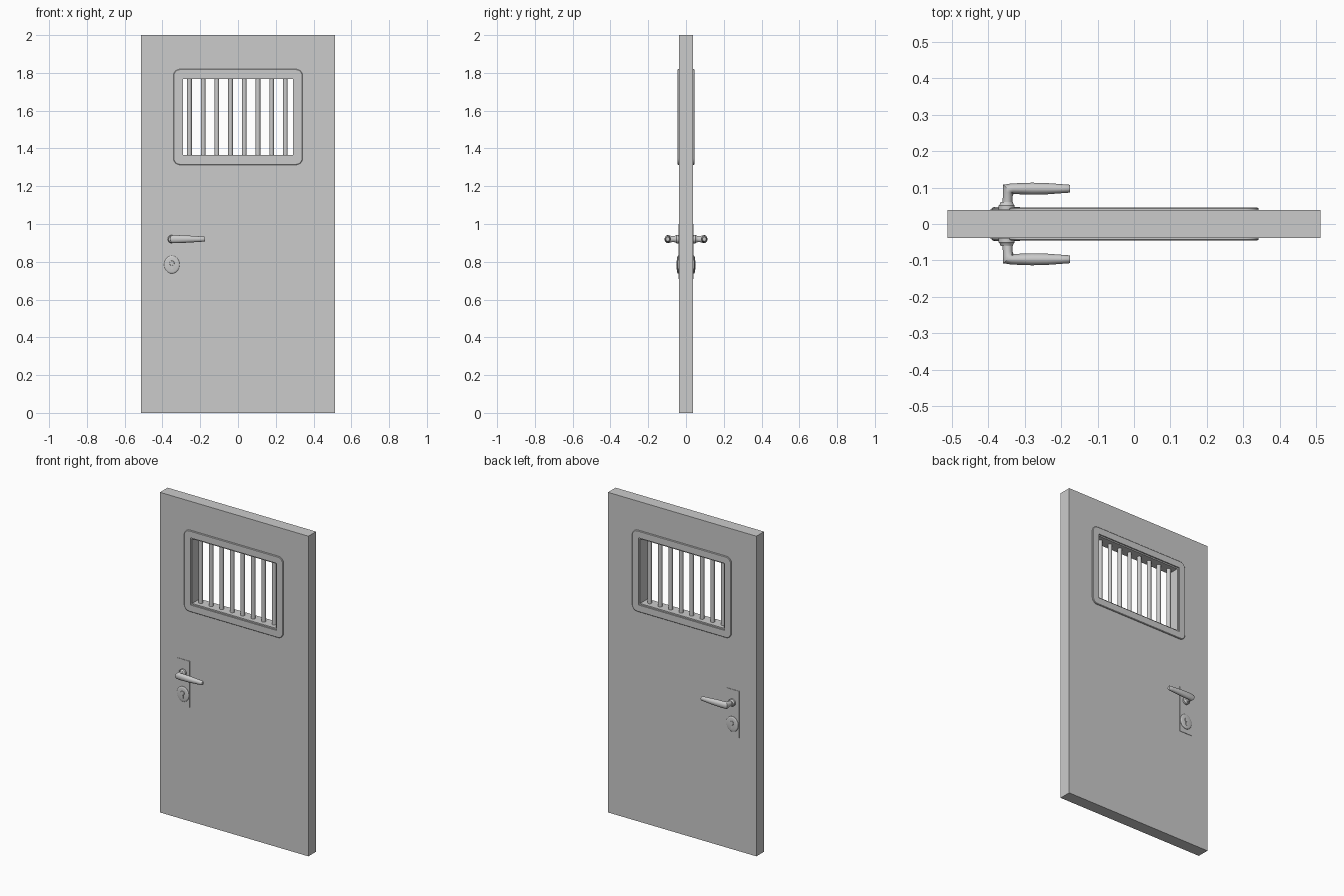
import bpy, bmesh
from math import sin, cos, pi, radians

if "Cube" in bpy.data.objects:
    bpy.data.objects.remove(bpy.data.objects["Cube"])

def finish(name, bm, smooth=True, mirror=False):
    bmesh.ops.recalc_face_normals(bm, faces=bm.faces)
    me = bpy.data.meshes.new(name)
    bm.to_mesh(me)
    bm.free()
    ob = bpy.data.objects.new(name, me)
    bpy.context.collection.objects.link(ob)
    bpy.context.view_layer.objects.active = ob
    for o in bpy.context.selected_objects:
        o.select_set(False)
    ob.select_set(True)
    if smooth:
        bpy.ops.object.shade_smooth_by_angle(angle=radians(35))
    if mirror:
        m = ob.modifiers.new("other_side", 'MIRROR')
        m.use_axis = (False, True, False)
    return ob

def loft(name, loops, closed=False, **kw):
    """Skin a list of equal-length point loops; cap the ends unless closed."""
    bm = bmesh.new()
    rings = [[bm.verts.new(p) for p in lp] for lp in loops]
    pairs = list(zip(rings, rings[1:]))
    if closed:
        pairs.append((rings[-1], rings[0]))
    else:
        bm.faces.new(rings[0])
        bm.faces.new(rings[-1])
    n = len(rings[0])
    for a, b in pairs:
        for i in range(n):
            j = (i + 1) % n
            bm.faces.new((a[i], a[j], b[j], b[i]))
    return finish(name, bm, **kw)

def rounded_rect(x0, x1, z0, z1, y, r=0.0, steps=0):
    if steps == 0:
        return [(x1, y, z1), (x0, y, z1), (x0, y, z0), (x1, y, z0)]
    pts = []
    corners = ((x1 - r, z1 - r), (x0 + r, z1 - r), (x0 + r, z0 + r), (x1 - r, z0 + r))
    for q, (cx, cz) in enumerate(corners):
        for i in range(steps + 1):
            a = (q + i / steps) * pi / 2
            pts.append((cx + r * cos(a), y, cz + r * sin(a)))
    return pts

def ellipse(x, y, z, rx, rz, n=32):
    return [(x + rx * cos(2 * pi * i / n), y, z + rz * sin(2 * pi * i / n)) for i in range(n)]

T = 0.0378                      # half thickness of the door
WX, Z0, Z1 = 0.29, 1.365, 1.768  # window opening
LX, LZ, KZ = -0.35, 0.92, 0.785  # lock position

# Door leaf with a rectangular window opening
loft("door_leaf", [rounded_rect(-0.513, 0.513, 0, 2, -T),
                   rounded_rect(-WX, WX, Z0, Z1, -T),
                   rounded_rect(-WX, WX, Z0, Z1, T),
                   rounded_rect(-0.513, 0.513, 0, 2, T)], closed=True, smooth=False)

# Raised window surround on both faces, rounded outside, square inside
def surround(grow, y, r):
    return rounded_rect(-WX - grow, WX + grow, Z0 - grow, Z1 + grow, y, r, 6)

loft("window_surround", [surround(0.052, -T + 0.001, 0.035),
                         surround(0.052, -0.043, 0.035),
                         surround(0.049, -0.0455, 0.032),
                         surround(0.008, -0.0455, 0.001),
                         surround(0.008, -T + 0.001, 0.001)], closed=True, mirror=True)

# Vertical window bars
for i in range(8):
    x = -0.257 + i * 0.0725
    loft(f"window_bar_{i + 1}",
         [[(x + 0.0125 * cos(a * pi / 8), 0.0125 * sin(a * pi / 8), z) for a in range(16)]
          for z in (Z0 - 0.005, Z1 + 0.005)])

# Thin lock plate on both faces
loft("lock_plate", [rounded_rect(-0.396, -0.306, 0.71, 1.0, y) for y in (-0.03, -0.0405)],
     smooth=False, mirror=True)

# Collar at the foot of each handle
loft("handle_collar", [ellipse(LX, y, LZ, r, r) for y, r in
                       ((-0.037, 0.022), (-0.051, 0.022), (-0.054, 0.019), (-0.06, 0.017))],
     mirror=True)

# Handle: neck out of the door, mitred turn, swelling and tapering lever
# (x, y, half depth, half height, direction in degrees from -y towards +x)
path = [(-0.348, -0.05, 0.014, 0.015, 0), (-0.347, -0.075, 0.0135, 0.0165, 0),
        (-0.3465, -0.087, 0.0145, 0.019, 12), (-0.3445, -0.0945, 0.020, 0.021, 42),
        (-0.335, -0.097, 0.0145, 0.021, 80), (-0.31, -0.097, 0.0155, 0.0205, 90),
        (-0.28, -0.097, 0.0165, 0.0195, 90), (-0.24, -0.097, 0.0155, 0.017, 90),
        (-0.20, -0.097, 0.0125, 0.0145, 90), (-0.179, -0.097, 0.011, 0.013, 90),
        (-0.176, -0.097, 0.0095, 0.0115, 90)]
loops = []
for x, y, d, h, deg in path:
    a = radians(deg)
    loops.append([(x + d * cos(t) * cos(a), y + d * cos(t) * sin(a), LZ + h * sin(t))
                  for t in (2 * pi * i / 24 for i in range(24))])
loft("door_handle", loops, mirror=True)

# Oval key escutcheon with a lock cylinder
loft("key_escutcheon", [ellipse(LX, y, KZ, 0.041 * s, 0.047 * s) for y, s in
                        ((-0.036, 1), (-0.043, 1), (-0.0455, 0.94), (-0.047, 0.8))],
     mirror=True)
loft("lock_cylinder", [ellipse(LX, y, KZ + 0.008, r, r, 24) for y, r in
                       ((-0.04, 0.013), (-0.0495, 0.013), (-0.0505, 0.012))], mirror=True)
loft("lock_cylinder_tail", [rounded_rect(LX - 0.006, LX + 0.006, KZ - 0.026, KZ + 0.004, y, 0.0055, 4)
                            for y in (-0.04, -0.0495)], mirror=True)
